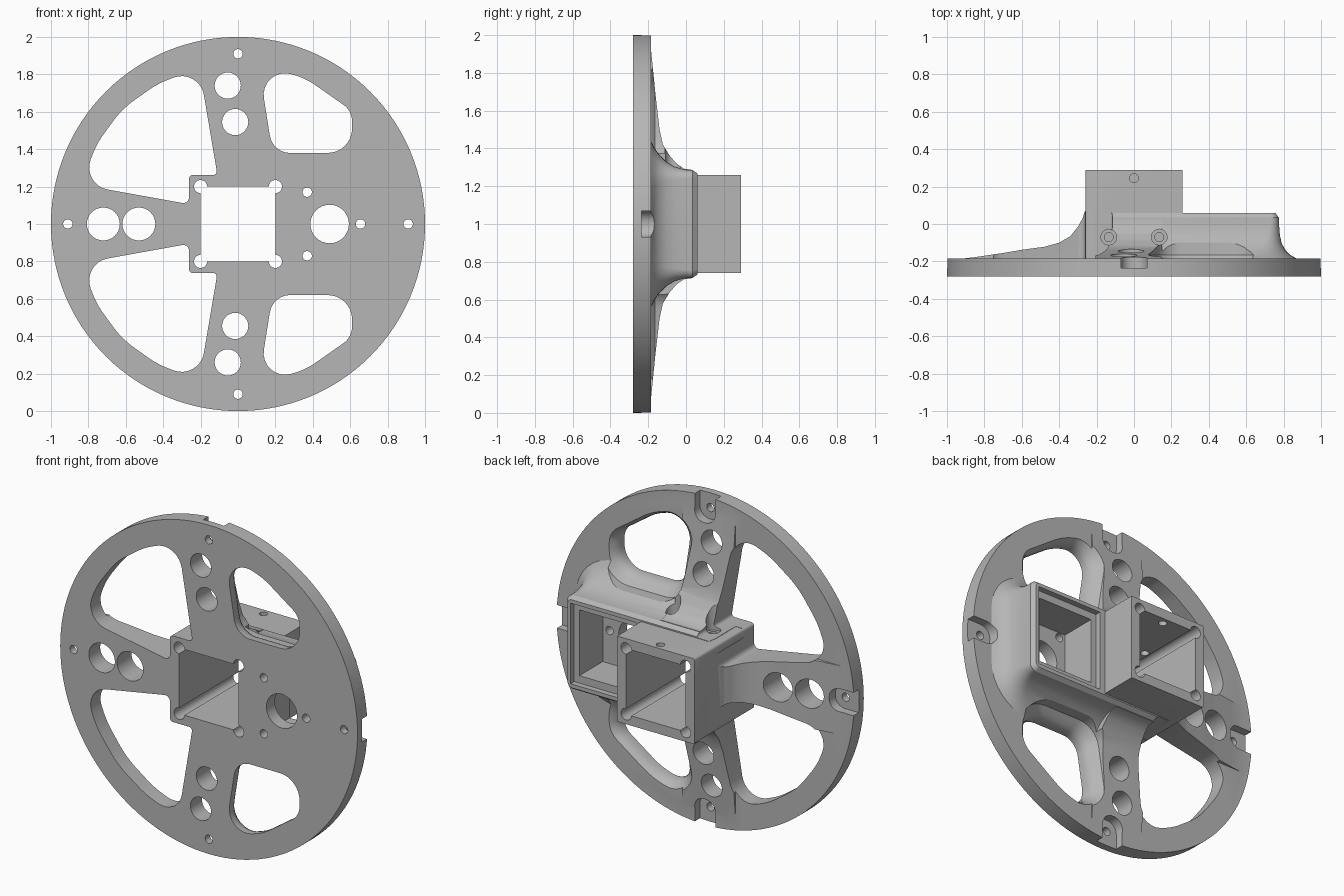
import bpy, bmesh
from math import cos, sin, pi, tan
from mathutils import Vector

old = bpy.data.objects.get("Cube")
if old:
    bpy.data.objects.remove(old, do_unlink=True)

grey = bpy.data.materials.new("plain grey")
grey.use_nodes = True
grey.diffuse_color = (0.47, 0.47, 0.47, 1)
grey.node_tree.nodes["Principled BSDF"].inputs["Base Color"].default_value = (0.47, 0.47, 0.47, 1)


def round_poly(corners, steps=8):
    """Outline with filleted corners, each corner given as (u, v, radius)."""
    out = []
    for i, (u, v, r) in enumerate(corners):
        p = Vector((u, v))
        if r == 0:
            out.append(p)
            continue
        a = (Vector(corners[i - 1][:2]) - p).normalized()
        b = (Vector(corners[(i + 1) % len(corners)][:2]) - p).normalized()
        half = a.angle(b) / 2
        centre = p + (a + b).normalized() * (r / sin(half))
        start, end = p + a * (r / tan(half)) - centre, p + b * (r / tan(half)) - centre
        sweep = start.angle(end)
        for k in range(steps + 1):
            t = k / steps
            out.append(centre + (start * sin((1 - t) * sweep) + end * sin(t * sweep)) / sin(sweep))
    return out


def loft(name, rings):
    """Closed solid through rings of 3D points, measured from the hub axis."""
    bm = bmesh.new()
    loops = [[bm.verts.new((x, y, z + 1)) for x, y, z in ring] for ring in rings]
    n = len(loops[0])
    for lo, hi in zip(loops, loops[1:]):
        for i in range(n):
            bm.faces.new((lo[i], lo[(i + 1) % n], hi[(i + 1) % n], hi[i]))
    bm.faces.new(loops[0])
    bm.faces.new(loops[-1])
    bmesh.ops.recalc_face_normals(bm, faces=bm.faces)
    mesh = bpy.data.meshes.new(name)
    bm.to_mesh(mesh)
    bm.free()
    mesh.materials.append(grey)
    ob = bpy.data.objects.new(name, mesh)
    bpy.context.collection.objects.link(ob)
    return ob


def prism(name, outline, y0, y1):
    return loft(name, [[(u, y, v) for u, v in outline] for y in (y0, y1)])


def circle(u, v, r, n=32):
    return [(u + r * cos(2 * pi * i / n), v + r * sin(2 * pi * i / n)) for i in range(n)]


def rect(u0, u1, v0, v1):
    return [(u0, v0), (u1, v0), (u1, v1), (u0, v1)]


def volume(mesh):
    bm = bmesh.new()
    bm.from_mesh(mesh)
    result = bm.calc_volume()
    bm.free()
    return result


def combine(target, other, operation, low, high):
    """Boolean that keeps the first solver result with a sensible volume change."""
    before = volume(target.data)
    for solver in ("MANIFOLD", "EXACT", "FLOAT"):
        mod = target.modifiers.new("combine", "BOOLEAN")
        mod.operation, mod.solver, mod.object = operation, solver, other
        evaluated = target.evaluated_get(bpy.context.evaluated_depsgraph_get())
        result = bpy.data.meshes.new_from_object(evaluated)
        target.modifiers.remove(mod)
        if low < volume(result) / before < high:
            target.data = result
            break
    bpy.data.objects.remove(other, do_unlink=True)


FRONT, BACK = -0.28, -0.185
wheel = prism("hub_plate", circle(0, 0, 1, 128), FRONT, BACK)


def add(part):
    combine(wheel, part, "UNION", 1.00001, 1.7)


def cut(part):
    combine(wheel, part, "DIFFERENCE", 0.6, 0.99999)


# Flared side housing that blends into the plate
skirt = []
for y, x, h, r in [(-0.21, 0.90, 0.47, 0.30), (-0.185, 0.87, 0.44, 0.27), (-0.165, 0.835, 0.40, 0.20),
                   (-0.14, 0.81, 0.365, 0.15), (-0.105, 0.79, 0.33, 0.1), (-0.06, 0.78, 0.303, 0.07),
                   (-0.01, 0.776, 0.288, 0.05), (0.035, 0.774, 0.285, 0.04), (0.06, 0.755, 0.268, 0.03)]:
    ring = round_poly([(-0.2, -h, 0), (x, -h, r), (x, h, r), (-0.2, h, 0)])
    skirt.append([(u, y, v) for u, v in ring])
add(loft("side_housing", skirt))

# Top and bottom spokes with a concave flare toward the hub
flare = [(0.1, -0.23), (0.97, -0.23), (0.97, -0.19), (0.7, -0.163), (0.5, -0.14), (0.42, -0.122),
         (0.36, -0.085), (0.32, -0.05), (0.293, -0.012), (0.288, 0.03), (0.1, 0.03)]
for m in (1, -1):
    add(loft("vertical_spoke", [[(x, y, m * d) for d, y in flare] for x in (-0.205, 0.15)]))

# Left-hand spoke in the front view
flare = [(0.1, -0.23), (0.96, -0.23), (0.96, -0.19), (0.85, -0.177), (0.7, -0.155), (0.6, -0.138),
         (0.48, -0.122), (0.4, -0.1), (0.34, -0.065), (0.3, -0.015), (0.275, 0.03), (0.262, 0.07), (0.1, 0.07)]
add(loft("cross_spoke", [[(-d, y, z) for d, y in flare] for z in (-0.21, 0.21)]))

# Square central tube
add(prism("hub_tube", rect(-0.26, 0.26, -0.26, 0.26), -0.25, 0.29))

# Windows, mirrored above and below; the small pair opens out toward the back
large_window = [(-0.11, 0.262, 0.02), (-0.207, 0.835, 0.12), (-0.43, 0.75, 0.5), (-0.62, 0.615, 0.5),
                (-0.755, 0.43, 0.5), (-0.84, 0.21, 0.12), (-0.262, 0.106, 0.03), (-0.262, 0.262, 0.02)]
small_window = [(0.11, 0.85, 0.115), (0.36, 0.78, 0.4), (0.61, 0.605, 0.11), (0.61, 0.38, 0.13), (0.185, 0.38, 0.11)]
for m in (1, -1):
    cut(prism("window_cutter", [(u, m * v) for u, v in round_poly(large_window)], -0.4, 0.4))
    outline = round_poly(small_window)
    mid = sum(outline, Vector((0, 0))) / len(outline)
    rings = []
    for y, grow in [(-0.4, 1), (-0.25, 1), (-0.225, 1.03), (-0.205, 1.08), (-0.185, 1.16), (-0.165, 1.25), (0.2, 1.27)]:
        pts = [mid + (p - mid) * grow for p in outline]
        rings.append([(u, y, m * v) for u, v in pts])
    cut(loft("window_cutter", rings))

# Tube bore with round corner channels
cut(prism("bore_cutter", rect(-0.2, 0.2, -0.2, 0.2), -0.5, 0.5))
for u in (-0.2, 0.2):
    for v in (-0.2, 0.2):
        cut(prism("corner_cutter", circle(u, v, 0.035, 24), -0.5, 0.5))

# Stepped pocket in the side housing
cut(prism("ledge_cutter", rect(0.295, 0.735, -0.245, 0.245), 0.025, 0.2))
cut(prism("pocket_cutter", rect(0.33, 0.70, -0.2, 0.2), -0.2, 0.2))

# Round through holes
holes = [(-0.72, 0, 0.088), (-0.53, 0, 0.088), (0.49, 0, 0.103), (0.655, 0, 0.025)]
for m in (1, -1):
    holes += [(-0.055, m * 0.74, 0.07), (-0.015, m * 0.545, 0.07), (0.37, m * 0.17, 0.025)]
for u, v, r in holes:
    cut(prism("hole_cutter", circle(u, v, r), -0.5, 0.5))

# Four rim notches, each with a screw hole
for dx, dz in ((1, 0), (-1, 0), (0, 1), (0, -1)):
    slot = round_poly([(0.84, -0.07, 0.065), (1.1, -0.07, 0), (1.1, 0.07, 0), (0.84, 0.07, 0.065)])
    cut(prism("notch_cutter", [(a * dx - b * dz, a * dz + b * dx) for a, b in slot], -0.235, 0.1))
    cut(prism("screw_cutter", circle(0.91 * dx, 0.91 * dz, 0.025, 20), -0.5, 0.1))

# Vertical screw holes in the top wall of the tube
for x, y, r, low in [(0, 0.245, 0.024, 0.1), (-0.135, -0.07, 0.042, 0.245), (0.135, -0.07, 0.042, 0.245),
                     (-0.135, -0.07, 0.024, 0.1), (0.135, -0.07, 0.024, 0.1)]:
    cut(loft("bolt_cutter", [[(u, v, z) for u, v in circle(x, y, r, 20)] for z in (low, 0.6)]))

bpy.ops.object.select_all(action="DESELECT")
wheel.select_set(True)
bpy.context.view_layer.objects.active = wheel
bpy.ops.object.shade_smooth_by_angle(angle=0.5)
